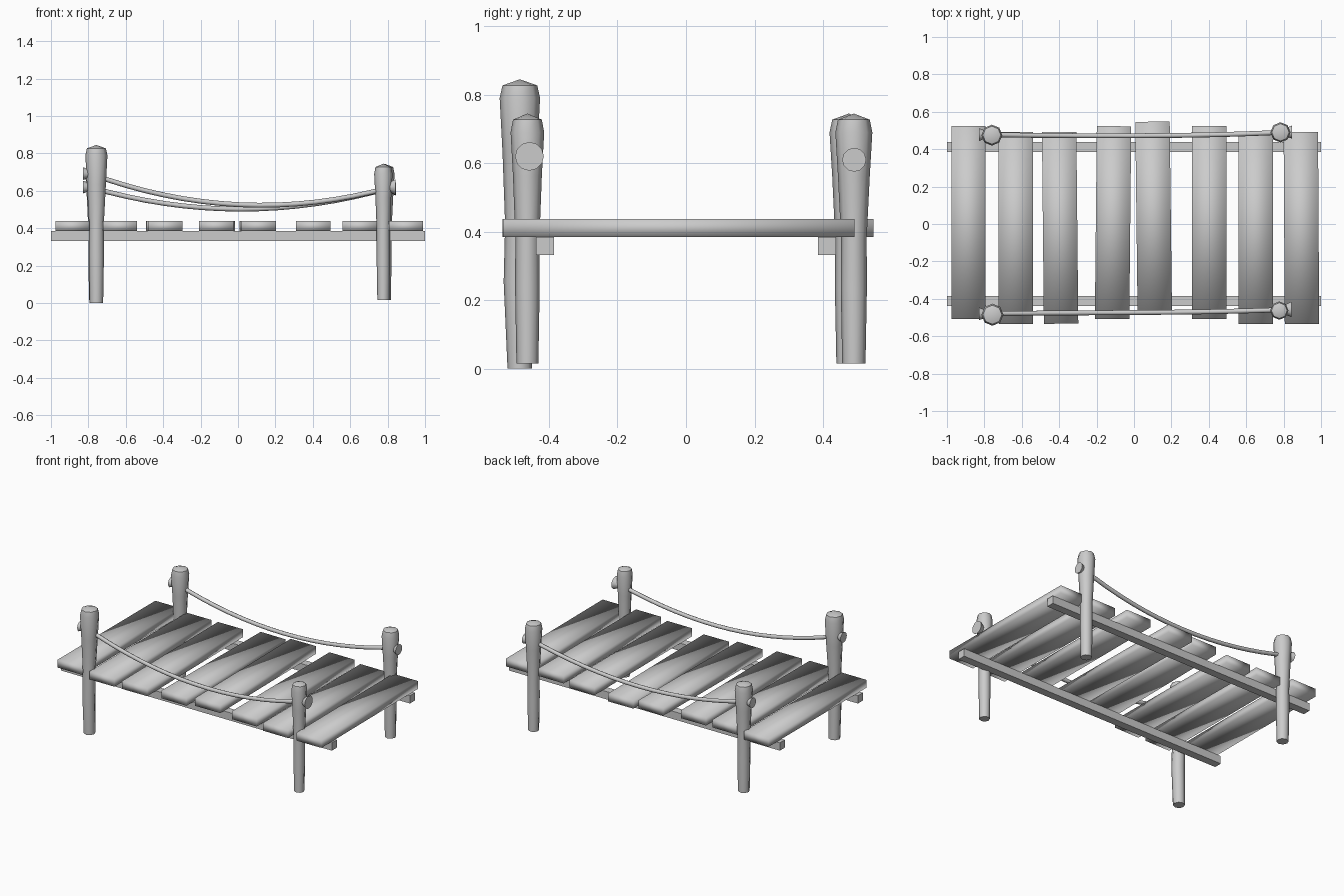
import bpy, bmesh, math
from mathutils import Vector

if "Cube" in bpy.data.objects:
    bpy.data.objects.remove(bpy.data.objects["Cube"])


def add_object(name, bm, angle=None):
    """Turn a bmesh into a smooth shaded object; angle keeps sharper edges crisp."""
    bmesh.ops.recalc_face_normals(bm, faces=bm.faces)
    mesh = bpy.data.meshes.new(name)
    bm.to_mesh(mesh)
    bm.free()
    ob = bpy.data.objects.new(name, mesh)
    bpy.context.collection.objects.link(ob)
    for p in mesh.polygons:
        p.use_smooth = True
    if angle:
        bpy.ops.object.select_all(action='DESELECT')
        ob.select_set(True)
        bpy.context.view_layer.objects.active = ob
        bpy.ops.object.shade_smooth_by_angle(angle=math.radians(angle))
    return ob


def box(name, centre, size, yaw=0.0, angle=None):
    bm = bmesh.new()
    bmesh.ops.create_cube(bm, size=1)
    for v in bm.verts:
        v.co = Vector(a * b for a, b in zip(v.co, size))
    ob = add_object(name, bm, angle)
    ob.location = centre
    ob.rotation_euler.z = yaw
    return ob


def post(name, x, y, z0, z1, head, foot, wobble=0.0):
    """Eight-sided post that swells to a blunt pointed head."""
    h = z1 - z0
    rings = [(z0, foot, 0), (z0 + 0.3 * h, foot * 1.12, wobble),
             (z0 + 0.5 * h, foot * 1.1, wobble * 0.5),
             (z0 + 0.75 * h, head * 0.86, 0), (z1 - 0.055, head, 0),
             (z1 - 0.018, head * 0.86, 0)]
    n = 8
    bm = bmesh.new()
    loops = []
    for z, r, dy in rings:
        loops.append([bm.verts.new((x + r * math.cos(i * math.tau / n),
                                    y + dy + r * math.sin(i * math.tau / n), z))
                      for i in range(n)])
    tip = bm.verts.new((x, y, z1))
    for a, b in zip(loops, loops[1:]):
        for i in range(n):
            j = (i + 1) % n
            bm.faces.new((a[i], a[j], b[j], b[i]))
    for i in range(n):
        bm.faces.new((loops[-1][i], loops[-1][(i + 1) % n], tip))
    bm.faces.new(loops[0][::-1])
    return add_object(name, bm, 50)


def rope(name, start, end, mid_y, sag):
    """Sagging round rope between two posts."""
    curve = bpy.data.curves.new(name, 'CURVE')
    curve.dimensions = '3D'
    curve.bevel_depth = 0.013
    curve.bevel_resolution = 2
    curve.use_fill_caps = True
    steps = 16
    sp = curve.splines.new('POLY')
    sp.points.add(steps)
    a, b = Vector(start), Vector(end)
    for i in range(steps + 1):
        t = i / steps
        p = a.lerp(b, t)
        p.z -= sag * 4 * t * (1 - t)
        p.y = mid_y + (a.y - mid_y) * (1 - t) ** 4 + (b.y - mid_y) * t ** 4
        sp.points[i].co = (*p, 1)
    sp.use_smooth = True
    ob = bpy.data.objects.new(name, curve)
    bpy.context.collection.objects.link(ob)
    return ob


def knot(name, x, y, z, side, r):
    """Rope end that flares outward beyond the post."""
    bm = bmesh.new()
    bmesh.ops.create_cone(bm, cap_ends=True, segments=12,
                          radius1=r * 0.5, radius2=r, depth=0.045)
    ob = add_object(name, bm, 40)
    ob.location = (x, y, z)
    ob.rotation_euler.y = side * math.pi / 2
    return ob


# Deck planks: centre x, front y, back y, yaw
planks = [(-0.885, -0.508, 0.523, 0), (-0.632, -0.535, 0.492, 0.002),
          (-0.395, -0.533, 0.492, 0.01), (-0.112, -0.508, 0.523, -0.01),
          (0.105, -0.478, 0.547, 0.012), (0.402, -0.508, 0.523, 0),
          (0.652, -0.535, 0.492, 0), (0.895, -0.535, 0.492, 0.006)]
for i, (x, y0, y1, yaw) in enumerate(planks):
    box(f"plank_{i + 1}", (x, (y0 + y1) / 2, 0.411), (0.184, y1 - y0, 0.053), yaw)

# Long support rails
for name, s in (("front_rail", -1), ("back_rail", 1)):
    box(name, (0, s * 0.412, 0.358), (2.0, 0.052, 0.052), angle=30)

# Four posts
post("front_left_post", -0.757, -0.485, 0.0, 0.845, 0.059, 0.036, -0.007)
post("front_right_post", 0.777, -0.463, 0.015, 0.745, 0.049, 0.032)
post("back_left_post", -0.76, 0.475, 0.015, 0.745, 0.056, 0.036)
post("back_right_post", 0.783, 0.49, 0.015, 0.745, 0.054, 0.034)

# Handrail ropes and their end knots
rope("front_rope", (-0.80, -0.48, 0.695), (0.82, -0.457, 0.62), -0.474, 0.132)
rope("back_rope", (-0.80, 0.478, 0.622), (0.82, 0.492, 0.618), 0.47, 0.118)
knot("front_left_knot", -0.806, -0.48, 0.692, -1, 0.034)
knot("front_right_knot", 0.82, -0.457, 0.62, 1, 0.042)
knot("back_left_knot", -0.806, 0.478, 0.62, -1, 0.034)
knot("back_right_knot", 0.822, 0.491, 0.61, 1, 0.035)
